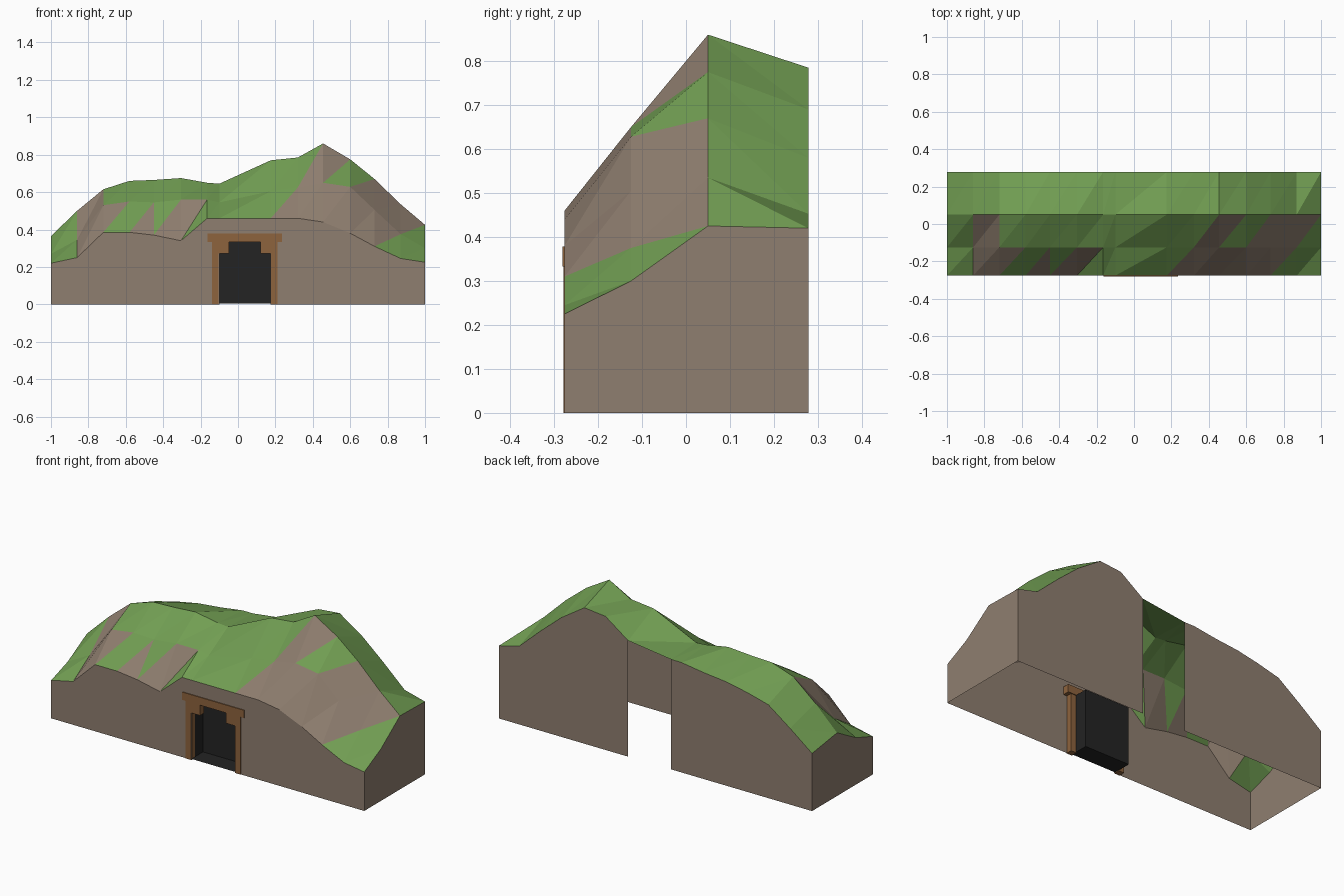
import bpy, bmesh

if "Cube" in bpy.data.objects:
    bpy.data.objects.remove(bpy.data.objects["Cube"])

def material(name, rgb):
    m = bpy.data.materials.new(name)
    m.diffuse_color = (*rgb, 1)
    m.use_nodes = True
    m.node_tree.nodes["Principled BSDF"].inputs["Base Color"].default_value = m.diffuse_color
    return m

GRASS = material("grass_green", (0.165, 0.34, 0.085))
ROCK = material("rock_brown", (0.275, 0.21, 0.16))
WOOD = material("timber_brown", (0.27, 0.125, 0.047))
DARK = material("tunnel_black", (0.017, 0.017, 0.017))

def finish(name, bm, mats):
    me = bpy.data.meshes.new(name)
    bm.to_mesh(me)
    bm.free()
    for m in mats:
        me.materials.append(m)
    ob = bpy.data.objects.new(name, me)
    bpy.context.collection.objects.link(ob)
    return ob

# Hill grid: column positions, and the height profile of each row
X = [-1, -.86, -.72, -.58, -.45, -.305, -.165, -.1, .175, .32, .455, .6, .73, .87, 1]
Y = [-.276, -.125, .05, .278]
Z = [
    [.22, .25, .385, .385, .37, .34, .46, .46, .46, .46, .44, .38, .31, .245, .225],
    [.27, .345, .53, .55, .545, .56, .56, .545, .605, .625, .65, .628, .505, .375, .30],
    [.365, .50, .615, .66, .665, .675, .65, .645, .77, .785, .86, .775, .67, .535, .425],
    [.333, .44, .54, .575, .60, .615, .635, .635, .67, .772, .785, .69, .58, .453, .42],
]
LAST = len(X) - 1
GAP = 7            # column of the tunnel
DOOR_TOP = .335

# Triangles (row, column, upper half?) that break the simple rock rule
ROCK_LEFT = {(0, 2, True), (0, 4, False), (0, 5, True), (0, 3, False)}
GRASS_RIGHT = {(1, 10, False), (1, 11, True), (0, 12, False),
               (0, 13, True), (0, 13, False), (1, 13, False)}

def is_rock(r, c, upper):
    if r == 2:
        return False
    if c == 1:
        return True
    # rock right of the diagonal running up from column 8
    if c > 8 + r or (c == 8 + r and not upper):
        return (r, c, upper) not in GRASS_RIGHT
    return (r, c, upper) in ROCK_LEFT

# Hill top surface
bm = bmesh.new()
grid = [[bm.verts.new((x, Y[r], Z[r][c])) for c, x in enumerate(X)] for r in range(4)]
for r in range(3):
    for c in range(LAST):
        a, b = grid[r][c], grid[r][c + 1]
        d, e = grid[r + 1][c], grid[r + 1][c + 1]
        for tri, upper in (((a, b, e), False), ((a, e, d), True)):
            bm.faces.new(tri).material_index = int(is_rock(r, c, upper))
finish("hill_top", bm, [GRASS, ROCK])

# Hill walls: front (with doorway), back (open at the tunnel column), two ends
bm = bmesh.new()

def wall(p, q, z0=0):
    pts = [(p[0], p[1], z0), (q[0], q[1], z0), q, p]
    bm.faces.new([bm.verts.new(v) for v in pts])

def point(r, c):
    return (X[c], Y[r], Z[r][c])

for c in range(LAST):
    wall(point(0, c), point(0, c + 1), DOOR_TOP if c == GAP else 0)
    if c != GAP:
        wall(point(3, c + 1), point(3, c))
for r in range(3):
    wall(point(r, LAST), point(r + 1, LAST))
    wall(point(r + 1, 0), point(r, 0))
bmesh.ops.remove_doubles(bm, verts=bm.verts, dist=1e-5)
finish("hill_walls", bm, [ROCK])

def box(bm, x0, x1, y0, y1, z0, z1):
    vs = bmesh.ops.create_cube(bm, size=1)["verts"]
    for v in vs:
        v.co = (x1 if v.co.x > 0 else x0, y1 if v.co.y > 0 else y0, z1 if v.co.z > 0 else z0)

# Tunnel recess, open at the front
bm = bmesh.new()
box(bm, -.106, .178, -.274, -.168, .004, DOOR_TOP)
bm.faces.ensure_lookup_table()
front = [f for f in bm.faces if f.calc_center_median().y < -.27]
bmesh.ops.delete(bm, geom=front, context='FACES_ONLY')
bmesh.ops.reverse_faces(bm, faces=bm.faces[:])
finish("tunnel_recess", bm, [DARK])

# Timber frame: posts, corner brackets and lintel
MID = .036
for side, label in ((-1, "left"), (1, "right")):
    for part, near, far, z0, z1 in (("post", .14, .175, 0, DOOR_TOP),
                                    ("bracket", .083, .14, .272, DOOR_TOP)):
        bm = bmesh.new()
        xs = sorted((MID + side * near, MID + side * far))
        box(bm, *xs, -.279, -.243, z0, z1)
        finish(f"{label}_{part}", bm, [WOOD])
bm = bmesh.new()
box(bm, -.162, .234, -.281, -.238, .333, .378)
finish("lintel", bm, [WOOD])
